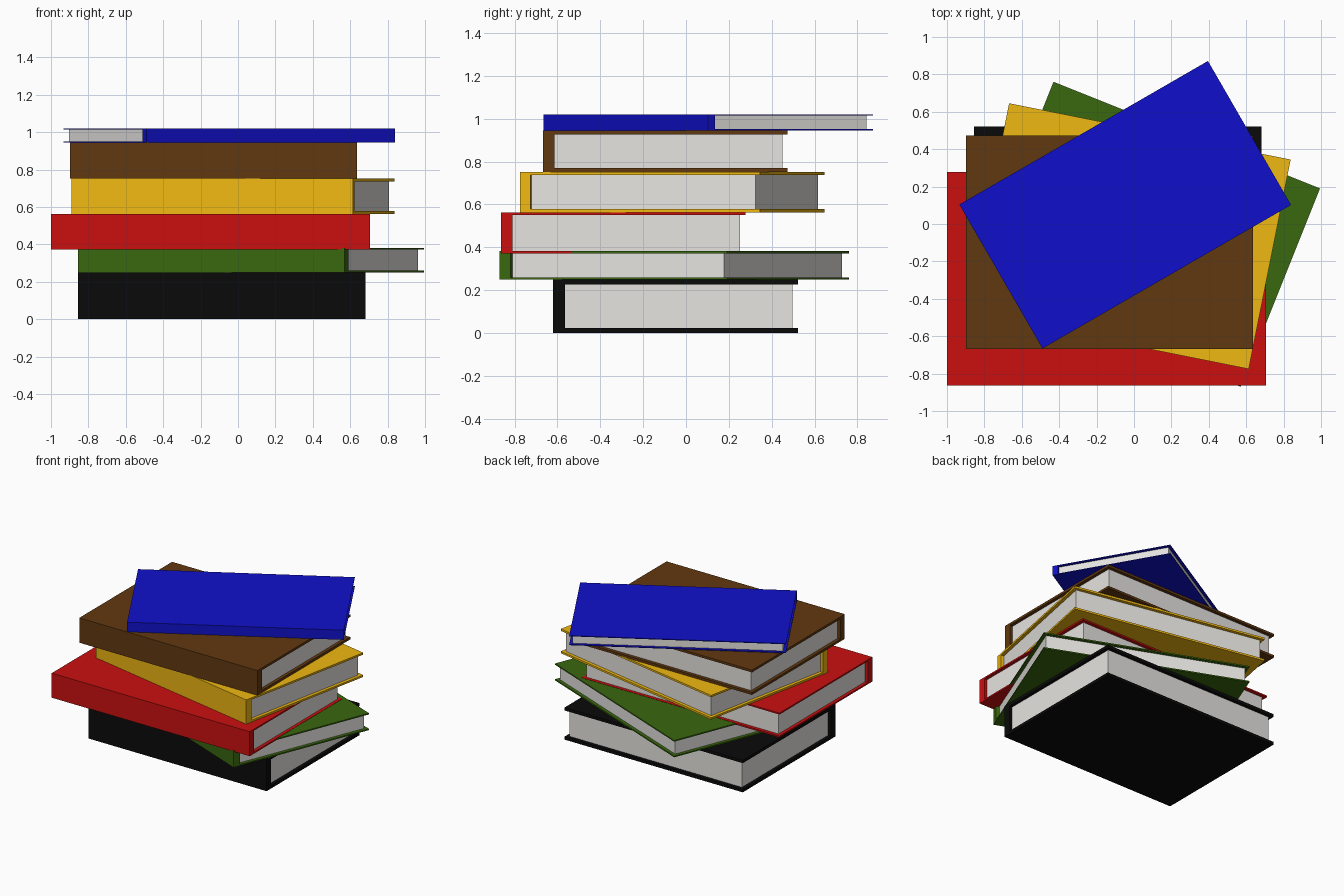
import bpy, bmesh
from math import radians

if "Cube" in bpy.data.objects:
    bpy.data.objects.remove(bpy.data.objects["Cube"])


def material(name, rgb):
    mat = bpy.data.materials.new(name)
    mat.diffuse_color = (*rgb, 1.0)
    mat.use_nodes = True
    mat.node_tree.nodes["Principled BSDF"].inputs["Base Color"].default_value = mat.diffuse_color
    return mat


def prism(name, profile, length, mat, center, angle):
    """Extrude a closed (y, z) profile along x, centred on the book."""
    bm = bmesh.new()
    face = bm.faces.new([bm.verts.new((-length / 2, y, z)) for y, z in profile])
    ext = bmesh.ops.extrude_face_region(bm, geom=[face])
    moved = [v for v in ext["geom"] if isinstance(v, bmesh.types.BMVert)]
    bmesh.ops.translate(bm, verts=moved, vec=(length, 0, 0))
    bmesh.ops.recalc_face_normals(bm, faces=bm.faces)
    mesh = bpy.data.meshes.new(name)
    bm.to_mesh(mesh)
    bm.free()
    obj = bpy.data.objects.new(name, mesh)
    obj.location = (*center, 0)
    obj.rotation_euler.z = radians(angle)
    mesh.materials.append(mat)
    bpy.context.collection.objects.link(obj)
    return obj


paper = material("paper", (0.8, 0.78, 0.75))


def book(name, rgb, center, angle, size, z0, z1, board, spine, inset=0.025):
    length, depth = size
    f, b = -depth / 2, depth / 2
    lo, hi, s = z0 + board, z1 - board, f + spine
    # C-shaped hard cover, spine on the front
    prism(name + "_book_cover",
          [(f, z0), (b, z0), (b, lo), (s, lo), (s, hi), (b, hi), (b, z1), (f, z1)],
          length, material(name + "_cover", rgb), center, angle)
    # page block, set back from the open edges
    p = b - inset
    prism(name + "_book_pages", [(s, lo), (p, lo), (p, hi), (s, hi)],
          length - 2 * inset, paper, center, angle)


# Stack from bottom to top
book("black", (0.003, 0.003, 0.003), (-0.087, -0.049), 0, (1.535, 1.142), 0.0, 0.25, 0.023, 0.055)
book("green", (0.042, 0.14, 0.005), (0.07, -0.055), -21.8, (1.535, 1.142), 0.25, 0.382, 0.01, 0.055)
book("red", (0.6, 0.005, 0.005), (-0.147, -0.293), 0, (1.705, 1.142), 0.372, 0.563, 0.012, 0.055)
book("yellow", (0.87, 0.48, 0.006), (-0.027, -0.065), -11.3, (1.535, 1.142), 0.563, 0.752, 0.015, 0.05)
book("brown", (0.12, 0.04, 0.005), (-0.132, -0.097), 0, (1.535, 1.142), 0.752, 0.945, 0.018, 0.055)
book("blue", (0.005, 0.005, 0.6), (-0.047, 0.103), 30, (1.535, 0.889), 0.945, 1.02, 0.006, 0.04, 0.022)
